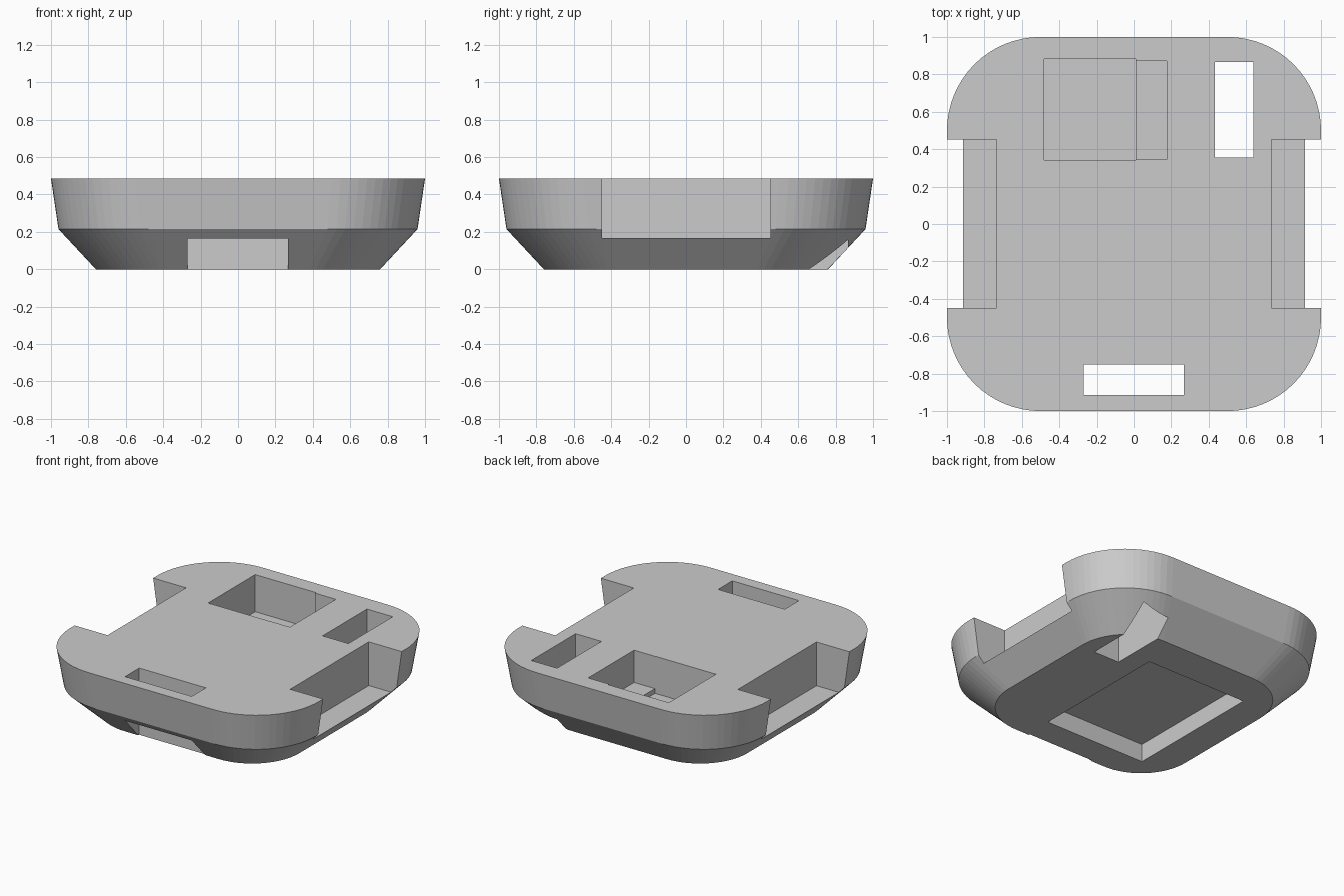
import bpy, bmesh, math

if "Cube" in bpy.data.objects:
    bpy.data.objects.remove(bpy.data.objects["Cube"])

H = 0.485  # overall height

grey = bpy.data.materials.new("light_grey")
grey.diffuse_color = (0.6, 0.6, 0.6, 1)
grey.use_nodes = True
grey.node_tree.nodes["Principled BSDF"].inputs["Base Color"].default_value = grey.diffuse_color


def ring(half, radius, z, steps=16):
    """Rounded square outline, counter-clockwise."""
    c = half - radius
    pts = []
    for q, (sx, sy) in enumerate(((1, 1), (-1, 1), (-1, -1), (1, -1))):
        for i in range(steps + 1):
            a = math.pi / 2 * (q + i / steps)
            pts.append((sx * c + radius * math.cos(a), sy * c + radius * math.sin(a), z))
    return pts


def add_object(name, bm):
    me = bpy.data.meshes.new(name)
    bmesh.ops.recalc_face_normals(bm, faces=bm.faces[:])
    bm.to_mesh(me)
    bm.free()
    ob = bpy.data.objects.new(name, me)
    bpy.context.collection.objects.link(ob)
    ob.data.materials.append(grey)
    return ob


# Tray body: chamfered base, slightly flared upper wall
bm = bmesh.new()
loops = [[bm.verts.new(p) for p in ring(*r)]
         for r in ((0.76, 0.38, 0), (0.96, 0.48, 0.215), (1.0, 0.5, H))]
n = len(loops[0])
for low, high in zip(loops, loops[1:]):
    for i in range(n):
        j = (i + 1) % n
        bm.faces.new((low[i], low[j], high[j], high[i]))
bm.faces.new(loops[0][::-1])
bm.faces.new(loops[-1])
body = add_object("tray_body", bm)


def cut(name, x, y, z):
    """Subtract a box given by its x, y and z ranges."""
    bm = bmesh.new()
    bmesh.ops.create_cube(bm, size=1)
    for v in bm.verts:
        v.co = [r[0] if c < 0 else r[1] for c, r in zip(v.co, (x, y, z))]
    box = add_object(name, bm)
    box.hide_render = True
    box.hide_viewport = True
    mod = body.modifiers.new(name, 'BOOLEAN')
    mod.operation = 'DIFFERENCE'
    mod.solver = 'EXACT'
    mod.object = box


THROUGH = (-0.2, H + 0.2)
# Side notches leaving a shelf
cut("right_notch_cutter", (0.735, 1.3), (-0.45, 0.453), (0.167, 0.9))
cut("left_notch_cutter", (-1.3, -0.735), (-0.45, 0.453), (0.167, 0.9))
# Slots through the whole body
cut("front_slot_cutter", (-0.27, 0.267), (-0.913, -0.75), THROUGH)
cut("back_slot_cutter", (0.432, 0.64), (0.355, 0.865), THROUGH)
# Stepped pocket in the top
cut("deep_pocket_cutter", (-0.48, 0.01), (0.342, 0.883), (0.215, 0.9))
cut("step_pocket_cutter", (0.0, 0.177), (0.344, 0.872), (0.25, 0.9))
# Shallow pocket underneath
cut("bottom_pocket_cutter", (-0.53, 0.28), (-0.55, 0.49), (-0.3, 0.13))

# Bake the cuts and remove the cutters
bpy.context.view_layer.update()
dg = bpy.context.evaluated_depsgraph_get()
baked = bpy.data.meshes.new_from_object(body.evaluated_get(dg))
body.modifiers.clear()
body.data = baked
for ob in list(bpy.data.objects):
    if ob != body:
        bpy.data.objects.remove(ob)
